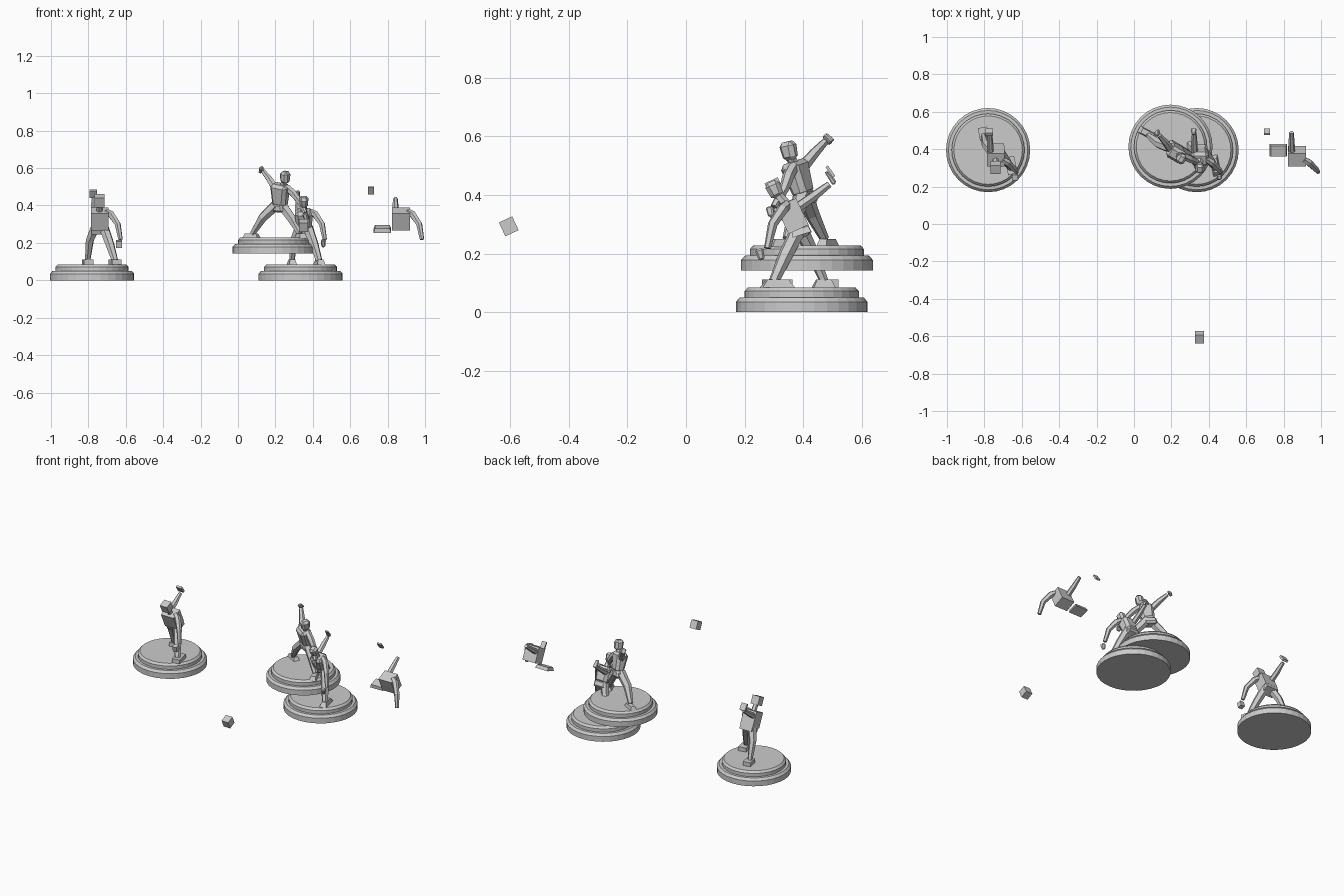
import bpy, bmesh, math
from mathutils import Vector, Matrix, Euler


def finish(name, bm):
    bmesh.ops.recalc_face_normals(bm, faces=bm.faces)
    me = bpy.data.meshes.new(name)
    bm.to_mesh(me)
    bm.free()
    ob = bpy.data.objects.new(name, me)
    bpy.context.collection.objects.link(ob)
    return ob


def stack(bm, rings):
    for a, b in zip(rings, rings[1:]):
        n = len(a)
        for i in range(n):
            bm.faces.new((a[i], a[(i + 1) % n], b[(i + 1) % n], b[i]))
    bm.faces.new(rings[0])
    bm.faces.new(rings[-1])


def lathe(name, x, y, z, profile, n=32):
    bm = bmesh.new()
    rings = [[bm.verts.new((x + r * math.cos(2 * math.pi * i / n),
                            y + r * math.sin(2 * math.pi * i / n), z + h))
              for i in range(n)] for r, h in profile]
    stack(bm, rings)
    return finish(name, bm)


def limb(name, pts, radii, n=6):
    """Tapered tube of n sides through the points."""
    bm = bmesh.new()
    pts = [Vector(p) for p in pts]
    rings = []
    for k, (p, r) in enumerate(zip(pts, radii)):
        d = pts[min(k + 1, len(pts) - 1)] - pts[max(k - 1, 0)]
        d.normalize()
        u = d.cross(Vector((0.95, 0.3, 0.05))).normalized()
        v = d.cross(u)
        rings.append([bm.verts.new(p + r * (math.cos(a) * u + math.sin(a) * v))
                      for a in [2 * math.pi * (i + 0.5) / n for i in range(n)]])
    stack(bm, rings)
    return finish(name, bm)


def box(name, loc, size, rot=(0, 0, 0), taper=(1, 1), bevel=0):
    """Box turned by degrees; taper scales the bottom and the top."""
    bm = bmesh.new()
    bmesh.ops.create_cube(bm, size=1)
    for v in bm.verts:
        t = taper[1] if v.co.z > 0 else taper[0]
        v.co.x *= size[0] * t
        v.co.y *= size[1] * t
        v.co.z *= size[2]
    if bevel:
        bmesh.ops.bevel(bm, geom=bm.edges[:], offset=bevel, segments=1, affect='EDGES')
    e = Euler([math.radians(a) for a in rot])
    bm.transform(Matrix.Translation(loc) @ e.to_matrix().to_4x4())
    return finish(name, bm)


# Stepped round bases
STEP = [(0.225, 0), (0.225, 0.035), (0.212, 0.05), (0.195, 0.05), (0.195, 0.072), (0.183, 0.085)]
for i, c in enumerate([(-0.78, 0.395, 0), (0.335, 0.395, 0), (0.195, 0.413, 0.143)]):
    lathe("round_base_%d" % (i + 1), *c, STEP)


def arms(tag, x):
    """Raised back arm and hanging front arm, x = torso centre."""
    limb(tag + "_raised_arm", [(x - 0.028, 0.385, 0.36), (x - 0.03, 0.435, 0.395), (x - 0.03, 0.49, 0.437)],
         [0.018, 0.017, 0.012])
    limb(tag + "_lowered_arm", [(x + 0.035, 0.345, 0.367), (x + 0.062, 0.33, 0.352),
                                (x + 0.097, 0.296, 0.300), (x + 0.112, 0.278, 0.218)],
         [0.017, 0.020, 0.017, 0.012])


def legs(tag, x):
    """Striding legs, back one on the left and front one on the right."""
    limb(tag + "_back_leg", [(x - 0.022, 0.39, 0.285), (x - 0.052, 0.425, 0.215), (x - 0.064, 0.472, 0.105)],
         [0.027, 0.023, 0.015])
    limb(tag + "_front_leg", [(x + 0.022, 0.385, 0.285), (x + 0.054, 0.34, 0.195), (x + 0.082, 0.300, 0.105)],
         [0.028, 0.025, 0.018])


LEAN = (25, 0, 0)
TORSO = (0.363, 0.328)

# Blocky figure on the left base
x = -0.74
box("block_torso", (x, *TORSO), (0.093, 0.075, 0.1), LEAN)
box("block_pelvis", (x, 0.392, 0.275), (0.088, 0.066, 0.035), LEAN)
box("block_head", (x, 0.302, 0.425), (0.052, 0.05, 0.055), LEAN)
limb("block_neck", [(x, 0.34, 0.37), (x, 0.315, 0.405)], [0.017, 0.015])
arms("block", x)
legs("block", x)
box("block_raised_hand", (x - 0.033, 0.493, 0.462), (0.04, 0.014, 0.046), (35, 0, 0))
box("block_lowered_hand", (x + 0.104, 0.252, 0.195), (0.03, 0.03, 0.036), (15, 0, 0))
box("block_back_foot", (x - 0.064, 0.482, 0.098), (0.05, 0.07, 0.026), (0, 0, 10))
box("block_front_foot", (x + 0.083, 0.312, 0.098), (0.052, 0.095, 0.026), (0, 0, 12))

# Shaped figure on the right base, same pose
x = 0.352
box("shaped_torso", (x, *TORSO), (0.098, 0.082, 0.105), LEAN, (0.85, 1), 0.017)
box("shaped_pelvis", (x, 0.390, 0.275), (0.085, 0.066, 0.045), LEAN, (1, 0.9), 0.010)
box("shaped_head", (x, 0.302, 0.418), (0.05, 0.054, 0.06), LEAN, (0.8, 1), 0.013)
limb("shaped_neck", [(x, 0.34, 0.37), (x, 0.31, 0.405)], [0.018, 0.015])
arms("shaped", x)
legs("shaped", x)
box("shaped_raised_hand", (x - 0.033, 0.493, 0.458), (0.03, 0.016, 0.05), (35, 0, 0), (1, 0.7), 0.004)
box("shaped_lowered_hand", (x + 0.104, 0.254, 0.197), (0.028, 0.03, 0.04), (15, 0, 0), (0.7, 1), 0.006)
box("shaped_back_foot", (x - 0.064, 0.470, 0.098), (0.042, 0.075, 0.027), (0, 0, 10), (1, 0.65))
box("shaped_front_foot", (x + 0.083, 0.312, 0.098), (0.044, 0.112, 0.027), (0, 0, 12), (1, 0.65))

# Loose spare parts to the right and front
x = 0.872
box("spare_torso", (x, *TORSO), (0.095, 0.075, 0.1), LEAN)
arms("spare", x)
box("spare_pelvis", (0.772, 0.392, 0.275), (0.094, 0.068, 0.022), (18, 0, 0), (1, 0.85))
box("spare_hand", (0.71, 0.493, 0.48), (0.032, 0.01, 0.044), (35, 0, 0))
box("spare_head", (0.35, -0.605, 0.293), (0.048, 0.05, 0.052), LEAN)

# Taller figure on the raised base
box("tall_torso", (0.225, 0.385, 0.455), (0.105, 0.075, 0.125), (15, 10, -30), (0.75, 1), 0.017)
box("tall_pelvis", (0.215, 0.405, 0.39), (0.085, 0.065, 0.045), (10, 5, -30), (1, 0.9), 0.010)
box("tall_head", (0.252, 0.352, 0.550), (0.05, 0.058, 0.066), (10, 8, -30), (0.85, 1), 0.014)
limb("tall_neck", [(0.237, 0.372, 0.50), (0.25, 0.356, 0.53)], [0.019, 0.016])
limb("tall_raised_arm", [(0.195, 0.40, 0.498), (0.165, 0.44, 0.545), (0.135, 0.475, 0.582)],
     [0.022, 0.018, 0.013])
box("tall_raised_hand", (0.124, 0.485, 0.592), (0.03, 0.018, 0.036), (35, -30, 30), (1, 0.8), 0.004)
limb("tall_lowered_arm", [(0.262, 0.365, 0.495), (0.295, 0.35, 0.465), (0.33, 0.335, 0.42), (0.36, 0.30, 0.36)],
     [0.020, 0.021, 0.017, 0.012])
box("tall_lowered_hand", (0.363, 0.29, 0.342), (0.028, 0.026, 0.036), (15, -10, -20), (0.8, 1), 0.005)
limb("tall_back_leg", [(0.20, 0.405, 0.40), (0.132, 0.43, 0.335), (0.078, 0.473, 0.25)],
     [0.030, 0.026, 0.016])
limb("tall_front_leg", [(0.235, 0.40, 0.40), (0.29, 0.37, 0.325), (0.33, 0.345, 0.25)],
     [0.030, 0.026, 0.016])
box("tall_back_foot", (0.072, 0.484, 0.236), (0.04, 0.095, 0.026), (0, 0, 62), (1, 0.7))
box("tall_front_foot", (0.335, 0.33, 0.236), (0.042, 0.09, 0.026), (0, 0, 20), (1, 0.7))
